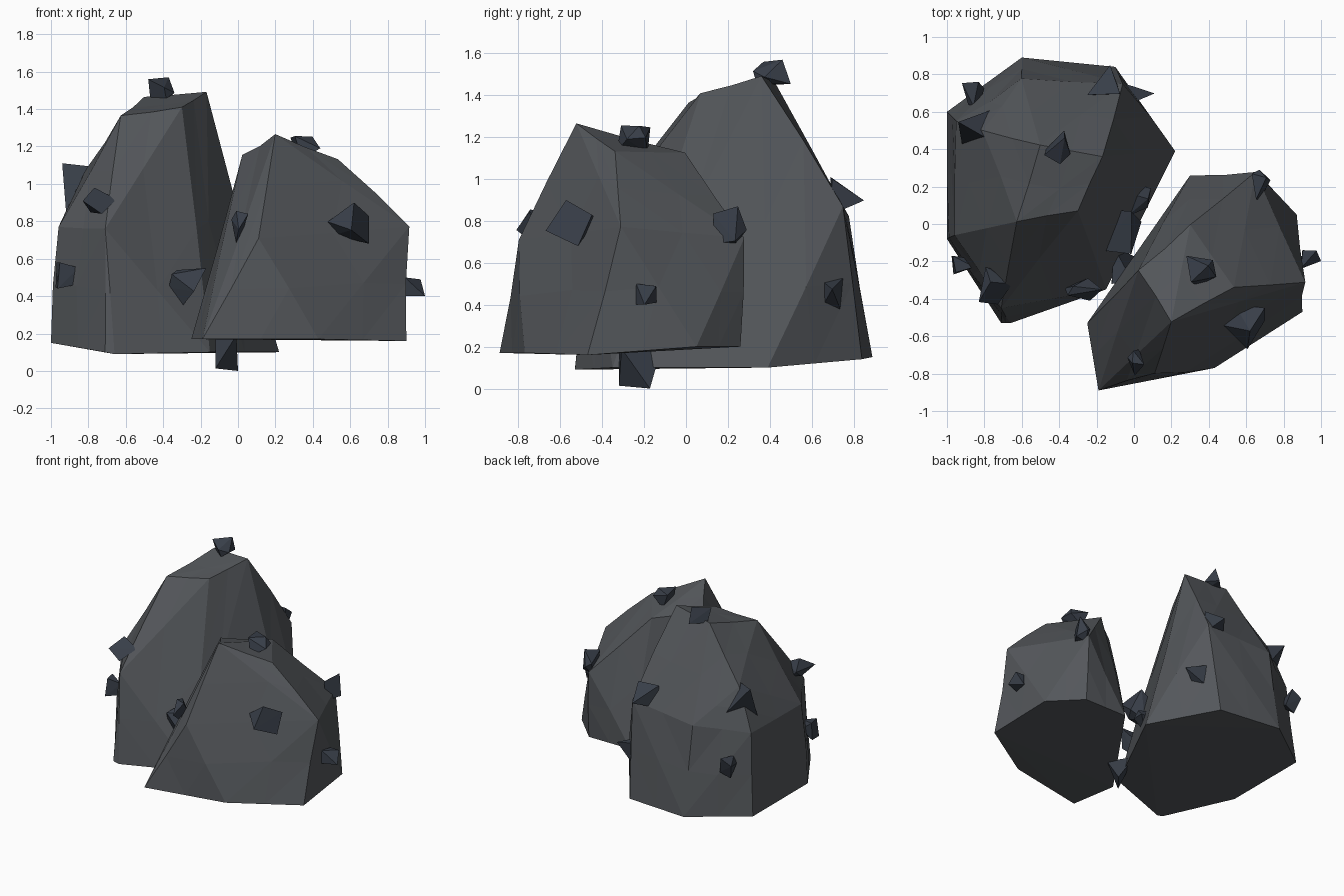
import bpy, bmesh, random
from mathutils import Vector, Euler

if "Cube" in bpy.data.objects:
    bpy.data.objects.remove(bpy.data.objects["Cube"])

random.seed(11)


def material(name, colour):
    m = bpy.data.materials.new(name)
    m.diffuse_color = colour
    m.use_nodes = True
    m.node_tree.nodes["Principled BSDF"].inputs["Base Color"].default_value = m.diffuse_color
    return m


def hull(name, points, mat, rough=0.0):
    """Flat-faced stone around corner points; rough adds small uneven facets."""
    bm = bmesh.new()
    for p in points:
        bm.verts.new(p)
    res = bmesh.ops.convex_hull(bm, input=bm.verts[:])
    junk = {g for g in res["geom_interior"] + res["geom_unused"]
            if isinstance(g, bmesh.types.BMVert)}
    bmesh.ops.delete(bm, geom=list(junk), context='VERTS')
    if rough:
        corners = set(bm.verts)
        bmesh.ops.subdivide_edges(bm, edges=bm.edges[:], cuts=1, use_grid_fill=True)
        bm.normal_update()
        for v in bm.verts:
            if v not in corners and v.normal.z > -0.3:
                v.co += v.normal * random.uniform(-rough, rough)
        bmesh.ops.triangulate(bm, faces=bm.faces[:])
    bmesh.ops.recalc_face_normals(bm, faces=bm.faces[:])
    mesh = bpy.data.meshes.new(name)
    bm.to_mesh(mesh)
    bm.free()
    ob = bpy.data.objects.new(name, mesh)
    mesh.materials.append(mat)
    bpy.context.collection.objects.link(ob)
    return ob


def shard(name, centre, half, mat, tip=None):
    """Chip filling the half extents: a tilted tapered block, or a spike to tip."""
    turn = Euler([random.uniform(0, 6.28) for _ in range(3)]).to_matrix()
    if tip:
        cube = [Vector((x, y, z)) for x in (-1, 1) for y in (-1, 1) for z in (-1, 1)]
        pts = [p * random.uniform(0.6, 0.9) for p in cube if p.dot(Vector(tip)) < 0.1]
        pts.append(Vector(tip))
    else:
        pts = [Vector((x, y, -0.7)) for x in (-1, 1) for y in (-1, 1)]
        pts += [Vector((-0.6, -0.5, 0.8)), Vector((0.6, -0.3, 0.9)), Vector((0.1, 0.6, 0.7))]
        pts = [turn @ (p * random.uniform(0.8, 1.1)) for p in pts]
    lo = [min(p[i] for p in pts) for i in range(3)]
    hi = [max(p[i] for p in pts) for i in range(3)]
    fit = [[centre[i] + half[i] * (2 * (p[i] - lo[i]) / (hi[i] - lo[i]) - 1)
            for i in range(3)] for p in pts]
    return hull(name, fit, mat)


rock = material("coal_grey", (0.088, 0.095, 0.104, 1))
chip = material("chip_blue_grey", (0.04, 0.049, 0.066, 1))

# Tall boulder: base ring, middle corners, crown
hull("tall_boulder", [
    (-1, 0.6, 0.15), (-0.6, 0.89, 0.15), (-0.1, 0.84, 0.14), (0.22, 0.39, 0.10),
    (-0.15, -0.35, 0.1), (-0.66, -0.53, 0.09), (-0.71, -0.53, 0.1), (-1, -0.08, 0.15),
    (-0.96, -0.06, 0.77), (-0.95, 0.55, 0.77), (-0.6, 0.77, 0.82), (-0.06, 0.75, 0.87),
    (-0.71, -0.45, 0.76), (-0.81, 0.5, 1.08),
    (-0.63, 0.01, 1.37), (-0.3, 0.07, 1.41), (-0.17, 0.36, 1.49), (-0.5, 0.42, 1.46),
], rock, 0.01)

# Short boulder
hull("short_boulder", [
    (-0.25, -0.53, 0.17), (-0.19, -0.89, 0.17), (0.43, -0.77, 0.17), (0.9, -0.47, 0.16),
    (0.87, 0.05, 0.2), (0.66, 0.26, 0.2), (0.3, 0.26, 0.2),
    (0.11, -0.8, 0.71), (0.91, -0.31, 0.77), (0.65, 0.28, 0.72),
    (0.03, -0.25, 1.15), (0.2, -0.52, 1.26), (0.54, -0.34, 1.14), (0.3, 0.0, 1.13),
], rock, 0.01)

# Chips stuck on the surfaces: centre, half extents, optional spike direction
chips = [
    ((-0.41, 0.41, 1.51), (0.07, 0.09, 0.06)),
    ((-0.74, -0.33, 0.91), (0.09, 0.10, 0.07)),
    ((-0.91, -0.22, 0.51), (0.065, 0.05, 0.07)),
    ((-0.27, -0.35, 0.45), (0.10, 0.06, 0.10)),
    ((0.01, -0.74, 0.77), (0.045, 0.07, 0.085)),
    ((0.59, -0.55, 0.79), (0.11, 0.12, 0.11)),
    ((0.36, -0.25, 1.19), (0.08, 0.08, 0.065)),
    ((0.945, -0.19, 0.45), (0.055, 0.05, 0.05), (1, -0.2, -0.8)),
    ((0.68, 0.21, 0.78), (0.05, 0.08, 0.09)),
    ((-0.81, 0.52, 0.95), (0.13, 0.12, 0.16), (-1, 0.2, 1)),
    ((-0.86, 0.69, 0.54), (0.06, 0.07, 0.08)),
    ((-0.16, 0.77, 0.92), (0.09, 0.08, 0.09), (0.3, 1, -0.2)),
    ((0.03, 0.69, 0.45), (0.08, 0.06, 0.08), (1, 0.1, 0.3)),
    ((-0.07, -0.04, 0.5), (0.11, 0.12, 0.12)),
    ((0.02, 0.13, 0.33), (0.07, 0.09, 0.08)),
    ((-0.06, -0.22, 0.1), (0.06, 0.1, 0.1), (0.9, 0.3, -1)),
]
for i, c in enumerate(chips):
    shard(f"chip_{i + 1}", c[0], c[1], chip, c[2] if len(c) > 2 else None)
